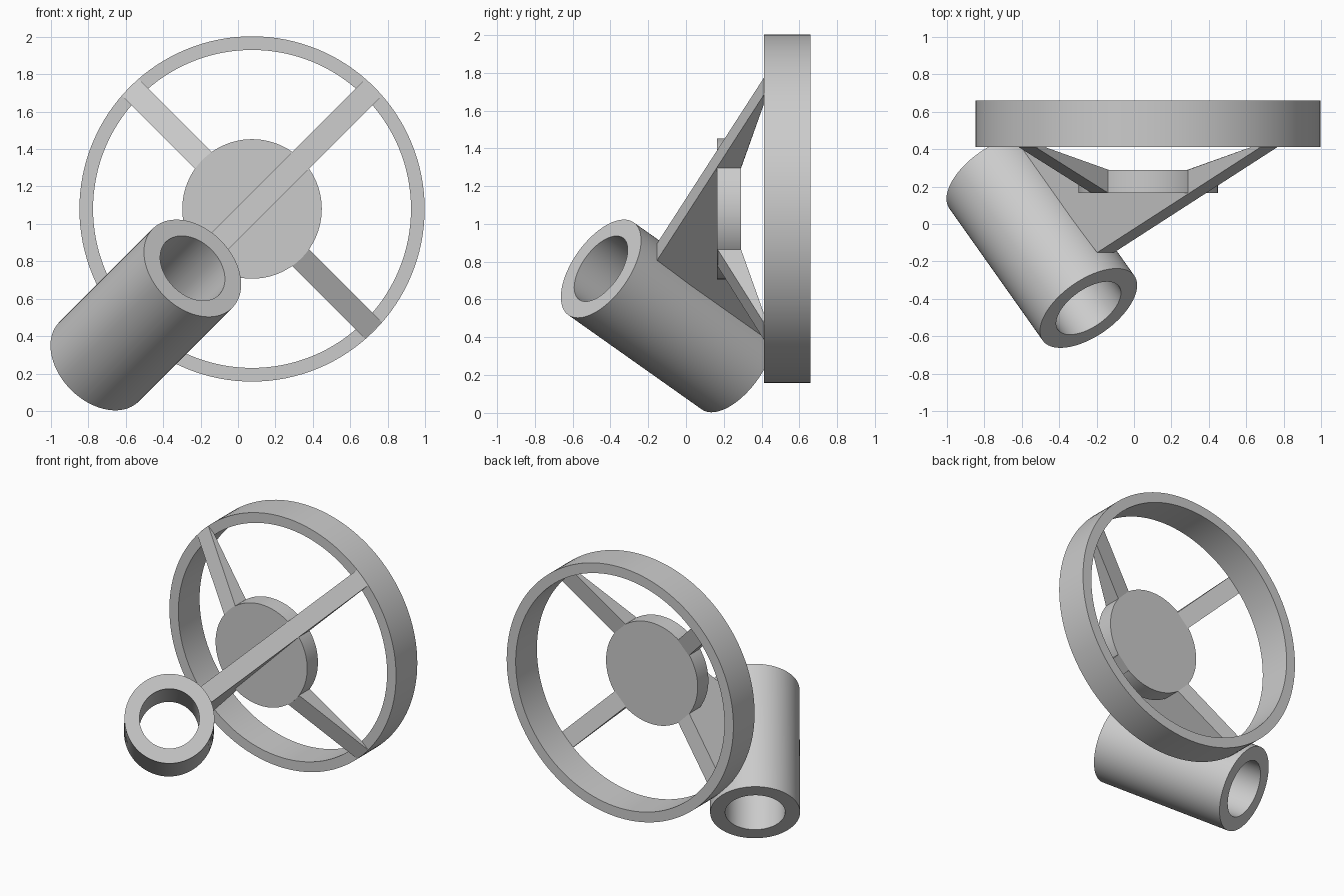
import bpy
import bmesh
import math
from mathutils import Matrix, Vector

old = bpy.data.objects.get("Cube")
if old:
    bpy.data.objects.remove(old, do_unlink=True)

grey = bpy.data.materials.new("plain grey")
grey.use_nodes = True
colour = (0.6, 0.6, 0.6, 1)
grey.diffuse_color = colour
grey.node_tree.nodes["Principled BSDF"].inputs["Base Color"].default_value = colour

HUB = Vector((0.075, 0, 1.08))
FRONT, BACK = 0.165, 0.29       # hub faces
RIM_FRONT, RIM_BACK = 0.413, 0.66
RIM_OUT, RIM_IN, HUB_R = 0.923, 0.85, 0.373
HALF = 0.0635                   # half width of the spokes


def finish(name, bm, smooth=False):
    bmesh.ops.recalc_face_normals(bm, faces=bm.faces)
    mesh = bpy.data.meshes.new(name)
    bm.to_mesh(mesh)
    bm.free()
    mesh.materials.append(grey)
    obj = bpy.data.objects.new(name, mesh)
    bpy.context.collection.objects.link(obj)
    if smooth:
        bpy.ops.object.select_all(action="DESELECT")
        obj.select_set(True)
        bpy.context.view_layer.objects.active = obj
        bpy.ops.object.shade_smooth_by_angle(angle=math.radians(30))
    return obj


def tube(name, start, end, outer, inner, segments=96):
    """Spin a rectangular section about the line from start to end."""
    axis = end - start
    length = axis.length
    bm = bmesh.new()
    section = [(inner, 0), (outer, 0), (outer, length), (inner, length)]
    verts = [bm.verts.new((r, 0, h)) for r, h in section]
    edges = [bm.edges.new((verts[i], verts[(i + 1) % 4])) for i in range(4)]
    bmesh.ops.spin(bm, geom=verts + edges, cent=(0, 0, 0), axis=(0, 0, 1),
                   angle=math.tau, steps=segments, use_duplicate=False)
    bmesh.ops.remove_doubles(bm, verts=bm.verts, dist=1e-4)
    turn = axis.to_track_quat("Z", "Y").to_matrix().to_4x4()
    bm.transform(Matrix.Translation(start) @ turn)
    return finish(name, bm, True)


def plate(name, profile, angle):
    """Extrude a (radius, depth) profile across its width, turned about the hub."""
    bm = bmesh.new()
    face = bm.faces.new([bm.verts.new((r, y, -HALF)) for r, y in profile])
    moved = bmesh.ops.extrude_face_region(bm, geom=[face])["geom"]
    bmesh.ops.translate(bm, vec=(0, 0, 2 * HALF),
                        verts=[v for v in moved if isinstance(v, bmesh.types.BMVert)])
    bm.transform(Matrix.Translation(HUB) @ Matrix.Rotation(math.radians(-angle), 4, "Y"))
    return finish(name, bm)


# Rim
tube("rim", HUB + Vector((0, RIM_FRONT, 0)), HUB + Vector((0, RIM_BACK, 0)),
     RIM_OUT, RIM_IN, 128)

# Solid hub disc
bm = bmesh.new()
bmesh.ops.create_cone(bm, cap_ends=True, segments=96, radius1=HUB_R, radius2=HUB_R,
                      depth=BACK - FRONT)
bm.transform(Matrix.Translation(HUB + Vector((0, (FRONT + BACK) / 2, 0)))
             @ Matrix.Rotation(math.radians(90), 4, "X"))
finish("hub", bm, True)

# Two tapering spokes
meet = math.sqrt(HUB_R ** 2 - HALF ** 2)
tip = RIM_OUT - 0.004
spoke = [(meet - 0.005, FRONT), (tip, RIM_FRONT), (RIM_IN, RIM_FRONT), (meet - 0.005, BACK)]
plate("upper_right_spoke", spoke, 135)
plate("lower_left_spoke", spoke, -45)

# Long arm that crosses the hub and joins the angled tube
arm = [(-0.322, -0.153), (tip, RIM_FRONT), (RIM_IN, RIM_FRONT), (meet, BACK),
       (meet - 0.05, 0.24), (0.05 - meet, 0.24), (-meet, BACK),
       (-RIM_IN, RIM_FRONT), (-tip, RIM_FRONT)]
plate("cross_arm", arm, 45)

# Hollow tube, tilted by 45 degrees along the arm
top = Vector((-0.243, -0.45, 0.763))
direction = Vector((-0.5, math.sqrt(0.5), -0.5))
tube("angled_tube", top, top + direction, 0.3, 0.2)
